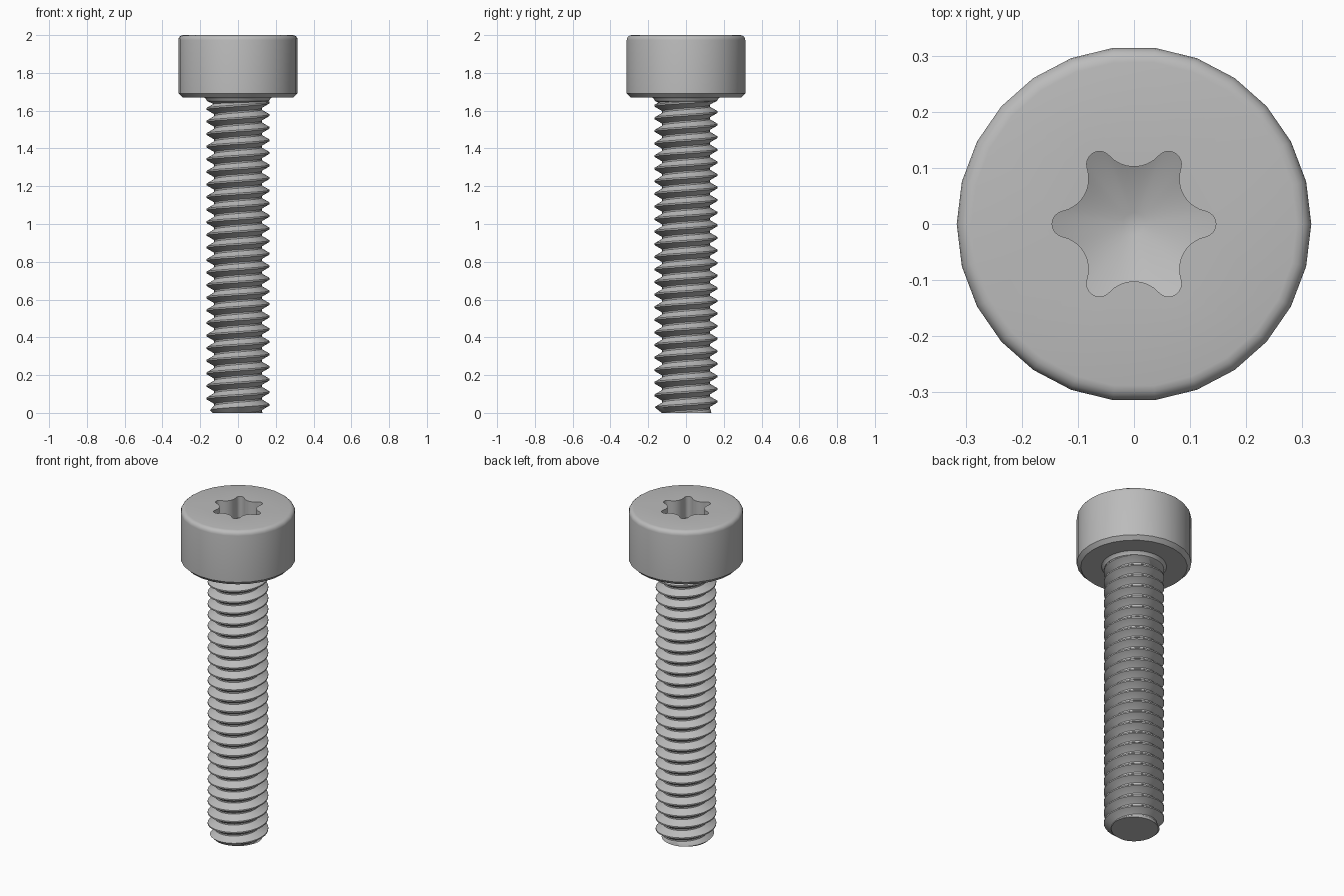
import bpy, bmesh
from math import pi, cos, sin, radians, hypot, atan2, sqrt

if "Cube" in bpy.data.objects:
    bpy.data.objects.remove(bpy.data.objects["Cube"], do_unlink=True)

steel = bpy.data.materials.new("steel_grey")
steel.use_nodes = True
grey = (0.5, 0.5, 0.5, 1)
steel.diffuse_color = grey
steel.node_tree.nodes["Principled BSDF"].inputs["Base Color"].default_value = grey

HEAD_R, HEAD_BOTTOM, TOP = 0.316, 1.67, 2.0
CREST, ROOT, PITCH = 0.167, 0.126, 1 / 15


def finish(bm, name):
    """Turn a bmesh into a smooth-shaded object with sharp corners kept."""
    bmesh.ops.recalc_face_normals(bm, faces=bm.faces[:])
    mesh = bpy.data.meshes.new(name)
    bm.to_mesh(mesh)
    bm.free()
    mesh.materials.append(steel)
    ob = bpy.data.objects.new(name, mesh)
    bpy.context.collection.objects.link(ob)
    bpy.ops.object.select_all(action="DESELECT")
    ob.select_set(True)
    bpy.context.view_layer.objects.active = ob
    bpy.ops.object.shade_smooth_by_angle(angle=radians(32))
    return ob


def bridge(bm, a, b):
    n = len(a)
    for i in range(n):
        j = (i + 1) % n
        bm.faces.new((a[i], a[j], b[j], b[i]))


def ring(bm, r, z, n):
    return [bm.verts.new((r * cos(2 * pi * i / n), r * sin(2 * pi * i / n), z))
            for i in range(n)]


def lathe(bm, profile, n):
    """Stack rings along a profile of (radius, height)."""
    rings = [ring(bm, r, z, n) for r, z in profile]
    for a, b in zip(rings, rings[1:]):
        bridge(bm, a, b)
    return rings


def star_outline():
    """Six-lobed socket outline made of tangent arcs."""
    tip_r, tip_c = 0.023, 0.123
    dip_r, dip_c = 0.0595, 0.1615
    vx, vy = dip_c * cos(pi / 6), dip_c * sin(pi / 6)
    tangent = atan2(vy, vx - tip_c)
    pts = []
    for k in range(6):
        c, s = cos(k * pi / 3), sin(k * pi / 3)
        arc = []
        for i in range(9):
            a = tangent * (i / 4 - 1)
            arc.append((tip_c + tip_r * cos(a), tip_r * sin(a)))
        start, mid = pi + tangent, radians(210)
        for i in range(1, 8):
            a = start + 2 * (mid - start) * i / 8
            arc.append((vx + dip_r * cos(a), vy + dip_r * sin(a)))
        pts += [(x * c - y * s, x * s + y * c) for x, y in arc]
    return pts


# Head: chamfered below, rounded above, with a socket in the top
bm = bmesh.new()
fillet = 0.026
profile = [(HEAD_R - 0.022, HEAD_BOTTOM), (HEAD_R, HEAD_BOTTOM + 0.022)]
for i in range(5):
    a = pi / 2 * i / 4
    profile.append((HEAD_R - fillet + fillet * cos(a), TOP - fillet + fillet * sin(a)))
rings = lathe(bm, profile, 26)
bm.faces.new(rings[0])

outline = star_outline()
rim = [bm.verts.new((x, y, TOP)) for x, y in outline]
for i in range(len(rim)):
    bm.edges.new((rim[i - 1], rim[i]))
top_loops = [bm.edges.get((loop[i - 1], loop[i]))
             for loop in (rim, rings[-1]) for i in range(len(loop))]
bmesh.ops.triangle_fill(bm, edges=top_loops, use_beauty=True, normal=(0, 0, 1))

# Socket walls and conical floor ending in a small flat
FLOOR, TIP = TOP - 0.19, 0.02
foot = [bm.verts.new((x, y, FLOOR + 0.5 * (hypot(x, y) - TIP))) for x, y in outline]
flat = [bm.verts.new((x * TIP / hypot(x, y), y * TIP / hypot(x, y), FLOOR))
        for x, y in outline]
bridge(bm, rim, foot)
bridge(bm, foot, flat)
bm.faces.new(flat)
finish(bm, "screw_head")

# Neck: short plain collar flaring into the head
bm = bmesh.new()
rings = lathe(bm, [(0.13, 1.635), (0.165, 1.652), (0.169, 1.662), (0.182, 1.672)], 40)
bm.faces.new(rings[0])
bm.faces.new(rings[-1])
finish(bm, "screw_neck")

# Threaded shank: one V-shaped strip swept up a right-handed helix
bm = bmesh.new()
SEG, TURNS, PHASE = 40, 27, 0.043
section = [(CREST, -0.06), (CREST, 0.06), (ROOT + 0.004, 0.38), (ROOT, 0.44),
           (ROOT, 0.56), (ROOT + 0.004, 0.62), (CREST, 0.94)]
rows = []
for i in range(SEG * TURNS + 1):
    a = 2 * pi * i / SEG
    z0 = PHASE + PITCH * (i / SEG - 2)
    rows.append([bm.verts.new((r * cos(a), r * sin(a), z0 + PITCH * t))
                 for r, t in section])
for a, b in zip(rows, rows[1:]):
    for k in range(len(section) - 1):
        bm.faces.new((a[k], b[k], b[k + 1], a[k + 1]))
bmesh.ops.remove_doubles(bm, verts=bm.verts[:], dist=0.0004)

# Trim both ends flat and chamfer the lower tip
for height, direction in ((0, -1), (1.648, 1)):
    geom = bm.verts[:] + bm.edges[:] + bm.faces[:]
    bmesh.ops.bisect_plane(bm, geom=geom, plane_co=(0, 0, height),
                           plane_no=(0, 0, direction), clear_outer=True)
for v in bm.verts:
    r = hypot(v.co.x, v.co.y)
    limit = 0.134 + v.co.z
    if r > limit:
        v.co.x *= limit / r
        v.co.y *= limit / r
bmesh.ops.holes_fill(bm, edges=[e for e in bm.edges if e.is_boundary], sides=0)
finish(bm, "threaded_shank")
